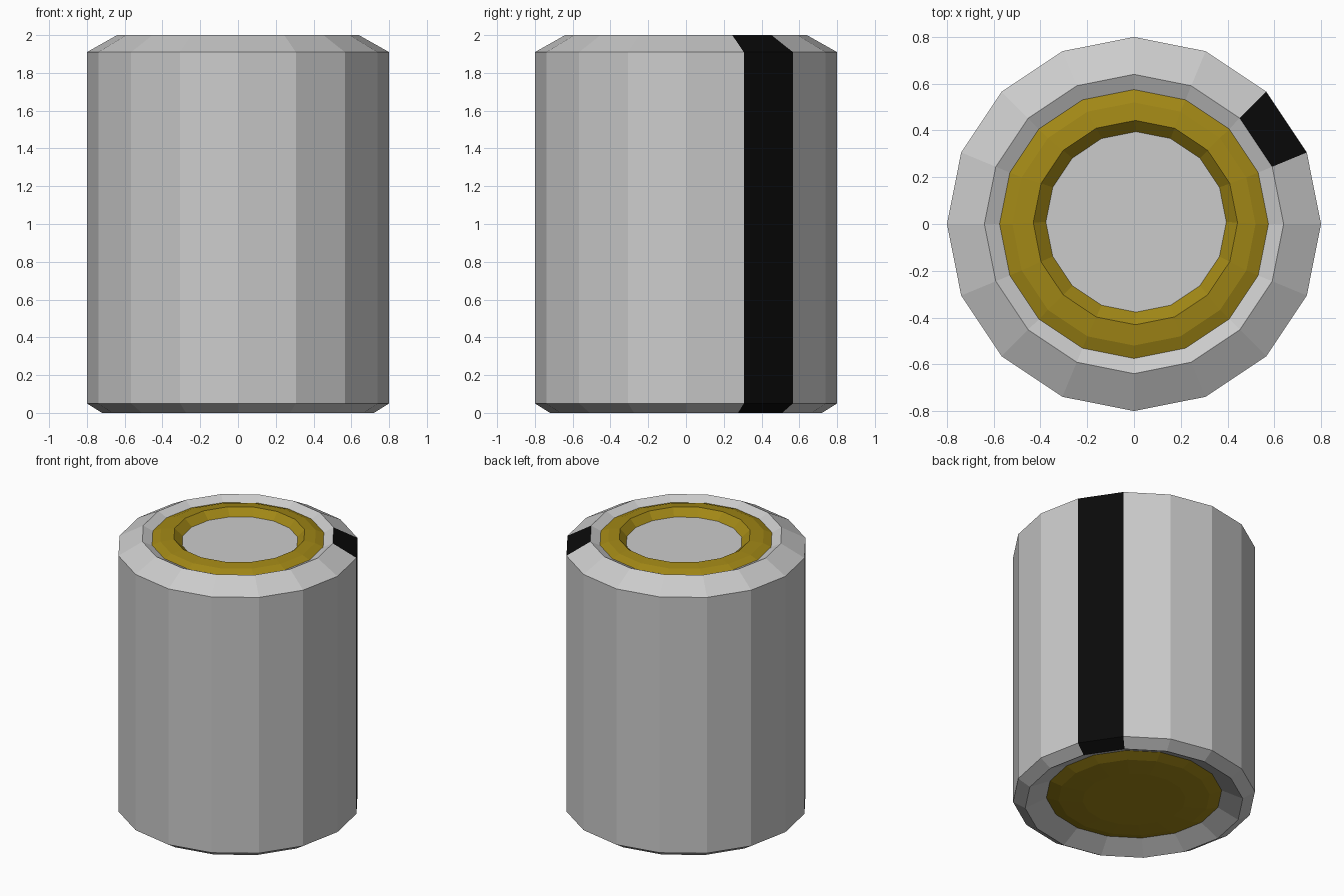
import bpy, bmesh, math

if "Cube" in bpy.data.objects:
    bpy.data.objects.remove(bpy.data.objects["Cube"])

SIDES = 16


def material(name, rgb):
    m = bpy.data.materials.new(name)
    m.diffuse_color = (*rgb, 1)
    m.use_nodes = True
    m.node_tree.nodes["Principled BSDF"].inputs["Base Color"].default_value = m.diffuse_color
    return m


GREY = material("light grey", (0.60, 0.60, 0.60))
GOLD = material("dark gold", (0.36, 0.245, 0.008))
BLACK = material("black", (0.003, 0.003, 0.003))


def lathe(name, profile, mats, cap_start=False, cap_end=False, rule=None):
    """Spin (radius, z, offset) rings, listed from bottom outside to top, into faceted bands."""
    bm = bmesh.new()
    rings = []
    for r, z, off in profile:
        rings.append([bm.verts.new((off + r * math.cos(math.tau * i / SIDES),
                                    off + r * math.sin(math.tau * i / SIDES), z))
                      for i in range(SIDES)])
    for band, (a, b) in enumerate(zip(rings, rings[1:])):
        for i in range(SIDES):
            j = (i + 1) % SIDES
            f = bm.faces.new((a[i], a[j], b[j], b[i]))
            if rule:
                f.material_index = rule(band, i)
    if cap_start:
        bm.faces.new(rings[0][::-1])
    if cap_end:
        bm.faces.new(rings[-1])
    me = bpy.data.meshes.new(name)
    bm.to_mesh(me)
    bm.free()
    for m in mats:
        me.materials.append(m)
    ob = bpy.data.objects.new(name, me)
    bpy.context.collection.objects.link(ob)
    return ob


# Outer casing with chamfers and recessed rims; one facet carries a black stripe
lathe("casing",
      [(0.58, 0.07, 0), (0.72, 0, 0), (0.8, 0.05, 0), (0.8, 1.91, 0),
       (0.64, 2.0, 0), (0.575, 1.968, 0)],
      [GREY, BLACK],
      rule=lambda band, i: int(i == 1 and 1 <= band <= 3))

# Gold ring around the top
lathe("top_ring",
      [(0.575, 1.968, 0), (0.52, 1.99, 0), (0.437, 2.0, 0.006), (0.386, 1.95, 0.009)],
      [GOLD])

# Grey disc inside the ring
lathe("top_disc", [(0.386, 1.95, 0.009)], [GREY], cap_end=True)

# Gently domed gold base plate
lathe("base_plate",
      [(0.34, 0.03, 0), (0.5, 0.045, 0), (0.58, 0.07, 0)],
      [GOLD], cap_start=True)
